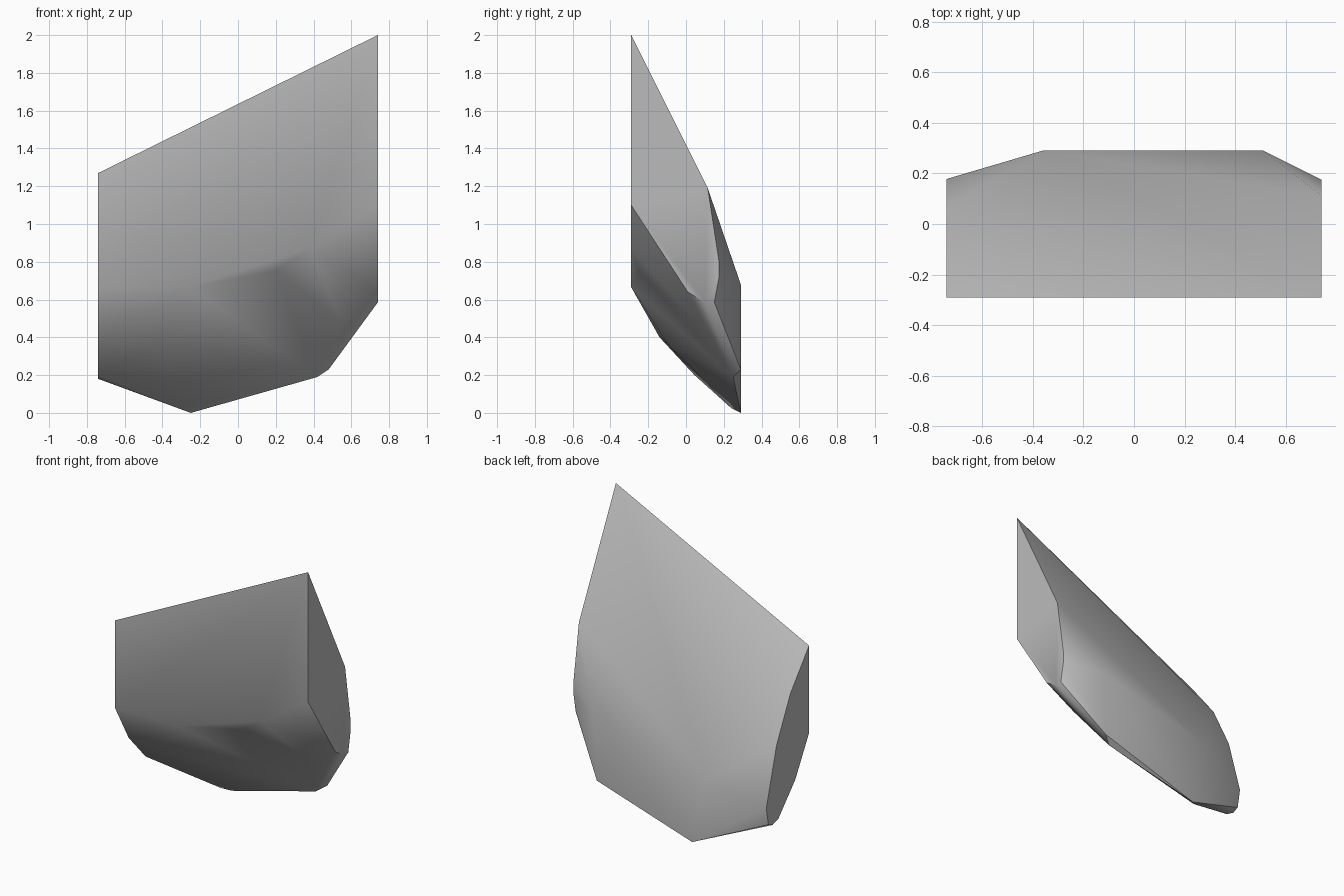
import bpy
import bmesh
import math

cube = bpy.data.objects.get("Cube")
if cube:
    bpy.data.objects.remove(cube, do_unlink=True)

stone = bpy.data.materials.new("stone_grey")
stone.use_nodes = True
grey = (0.5, 0.5, 0.5, 1.0)
stone.diffuse_color = grey
stone.node_tree.nodes["Principled BSDF"].inputs["Base Color"].default_value = grey

HALF_X, HALF_Y = 0.74, 0.29

# Flat cut ends, as (y, z) outlines
left_end = [(-HALF_Y, 2.0), (0.115, 1.19), (0.175, 0.80), (0.175, 0.72),
            (0.15, 0.585), (0.10, 0.585), (0.01, 0.64), (-HALF_Y, 1.10)]
right_end = [(-HALF_Y, 1.27), (-0.085, 1.015), (0.067, 0.712), (0.178, 0.32),
             (0.155, 0.20), (0.11, 0.18), (0.045, 0.20), (-0.14, 0.40),
             (-HALF_Y, 0.665)]
# Lower edge of the front and outline of the back, as (x, z)
front_edge = [(-0.26, 0.665), (0.38, 0.87)]
back_face = [(-0.36, 0.46), (0.51, 0.68), (0.48, 0.23), (-0.25, 0.0)]
# Chipped corners of the underside
underside = [(0.2, -0.25, 0.75), (0.55, 0.05, 0.48), (0.42, 0.25, 0.19),
             (-0.30, 0.24, 0.025), (-0.43, -0.10, 0.37)]

points = [(HALF_X, y, z) for y, z in left_end]
points += [(-HALF_X, y, z) for y, z in right_end]
points += [(x, -HALF_Y, z) for x, z in front_edge]
points += [(x, HALF_Y, z) for x, z in back_face]
points += underside

# Wrap the corners into one chipped slab
bm = bmesh.new()
for p in points:
    bm.verts.new(p)
hull = bmesh.ops.convex_hull(bm, input=bm.verts[:])
loose = [v for v in bm.verts if not v.link_faces]
bmesh.ops.delete(bm, geom=loose, context='VERTS')
bmesh.ops.dissolve_limit(bm, angle_limit=math.radians(1),
                         verts=bm.verts[:], edges=bm.edges[:])
bmesh.ops.recalc_face_normals(bm, faces=bm.faces[:])

mesh = bpy.data.meshes.new("rock_slab")
bm.to_mesh(mesh)
bm.free()
mesh.materials.append(stone)
rock = bpy.data.objects.new("rock_slab", mesh)
bpy.context.collection.objects.link(rock)

# Soft chips, crisp cut ends
bpy.ops.object.select_all(action='DESELECT')
rock.select_set(True)
bpy.context.view_layer.objects.active = rock
bpy.ops.object.shade_smooth_by_angle(angle=math.radians(40))
